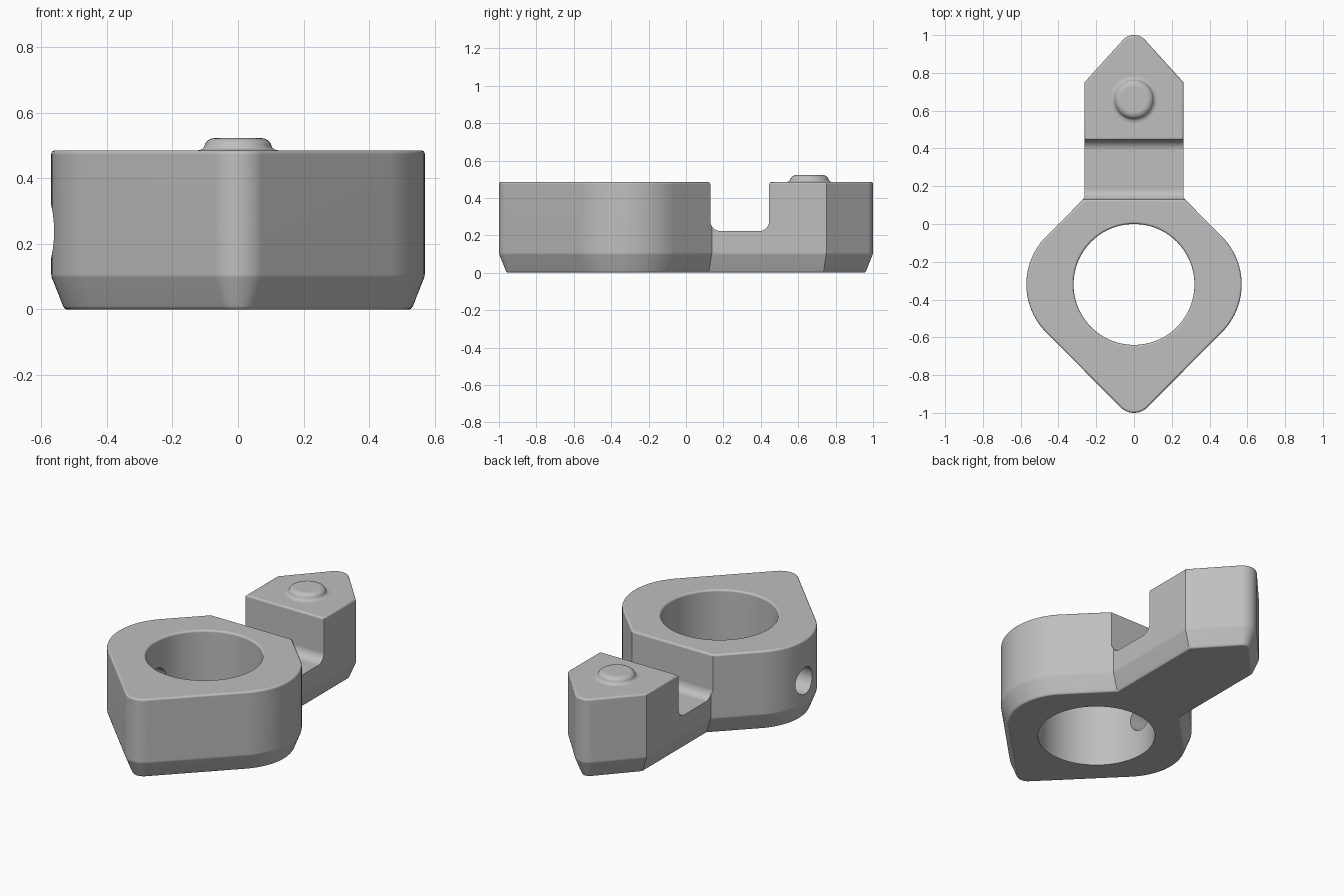
import bpy, bmesh
from math import sin, cos, pi, radians
from mathutils import Vector

if "Cube" in bpy.data.objects:
    bpy.data.objects.remove(bpy.data.objects["Cube"], do_unlink=True)

grey = bpy.data.materials.new("plain_grey")
grey.use_nodes = True
grey.diffuse_color = (0.52, 0.52, 0.52, 1)
grey.node_tree.nodes["Principled BSDF"].inputs["Base Color"].default_value = grey.diffuse_color

TOP = 0.485
RING_Y = -0.32
EDGE = 0.012      # small rounding on the rims


def arc(cx, cy, r, a0, a1, n):
    """Points on an arc, angles in degrees."""
    angles = [radians(a0 + (a1 - a0) * i / n) for i in range(n + 1)]
    return [(cx + r * cos(a), cy + r * sin(a)) for a in angles]


def inset(points, d):
    """Move a counter-clockwise outline inwards by d with mitred corners."""
    out = []
    for i, p in enumerate(points):
        p = Vector(p)
        a = (p - Vector(points[i - 1])).normalized()
        b = (Vector(points[(i + 1) % len(points)]) - p).normalized()
        na, nb = Vector((-a.y, a.x)), Vector((-b.y, b.x))
        out.append(p + (na + nb) * (d / (1 + na.dot(nb))))
    return out


def loft(name, rings):
    """Closed solid through rings of equal length."""
    bm = bmesh.new()
    loops = [[bm.verts.new(p) for p in ring] for ring in rings]
    n = len(loops[0])
    for low, high in zip(loops, loops[1:]):
        for i in range(n):
            j = (i + 1) % n
            bm.faces.new((low[i], low[j], high[j], high[i]))
    bm.faces.new(loops[0][::-1])
    bm.faces.new(loops[-1])
    bmesh.ops.recalc_face_normals(bm, faces=bm.faces)
    mesh = bpy.data.meshes.new(name)
    bm.to_mesh(mesh)
    bm.free()
    obj = bpy.data.objects.new(name, mesh)
    bpy.context.collection.objects.link(obj)
    mesh.materials.append(grey)
    return obj


def lathe(name, profile, y, n=96):
    """Upright turned solid from (radius, height) pairs."""
    return loft(name, [[(r * cos(2 * pi * i / n), y + r * sin(2 * pi * i / n), z)
                        for i in range(n)] for r, z in profile])


def cut(obj, cutter):
    mod = obj.modifiers.new("cut", "BOOLEAN")
    mod.operation = "DIFFERENCE"
    mod.solver = "EXACT"
    mod.object = cutter
    bpy.context.view_layer.update()
    deps = bpy.context.evaluated_depsgraph_get()
    mesh = bpy.data.meshes.new_from_object(obj.evaluated_get(deps))
    obj.modifiers.clear()
    obj.data = mesh
    bpy.data.objects.remove(cutter, do_unlink=True)


def smooth(obj):
    bpy.ops.object.select_all(action="DESELECT")
    obj.select_set(True)
    bpy.context.view_layer.objects.active = obj
    bpy.ops.object.shade_smooth_by_angle(angle=radians(32))
    mod = obj.modifiers.new("even_shading", "WEIGHTED_NORMAL")
    mod.keep_sharp = True


# Outline of the body: nose, round cheek, neck and pointed head on one side
right_half = (arc(0, -0.9, 0.1, -90, -45, 6)
              + arc(0.21, RING_Y, 0.36, -45, 45, 24)
              + [(0.262, 0.138), (0.262, 0.75)]
              + arc(0, 0.92, 0.08, 43, 90, 6))
outline = right_half + [(-x, y) for x, y in right_half[-2:0:-1]]

# Body: tapered foot, straight wall, rounded top rim
levels = [(0.047, 0), (0.041, 0.003), (0.036, 0.011), (0.002, 0.097), (0, 0.108)]
levels += [(EDGE * (1 - cos(a)), TOP - EDGE + EDGE * sin(a))
           for a in (radians(t) for t in (0, 22.5, 45, 67.5, 90))]
body = loft("clamp_body", [[(p.x, p.y, z) for p in inset(outline, d)] for d, z in levels])

# Main ring hole, with a softened upper rim
rim = [(0.32 + EDGE * (1 - cos(a)), TOP - EDGE + EDGE * sin(a))
       for a in (radians(t) for t in (0, 22.5, 45, 67.5, 90))]
cut(body, lathe("ring_cutter", [(0.32, -0.1)] + rim + [(0.32 + EDGE, 0.7)], RING_Y))

# Slot between ring and head, rounded at the floor and at its upper rims
y0, y1, floor, fr = 0.13, 0.445, 0.222, 0.055
slot = (arc(y0 + fr, floor + fr, fr, 180, 270, 8)
        + arc(y1 - fr, floor + fr, fr, 270, 360, 8)
        + arc(y1 + EDGE, TOP - EDGE, EDGE, 180, 90, 4)
        + [(y1 + EDGE, 0.7), (y0 - EDGE, 0.7)]
        + arc(y0 - EDGE, TOP - EDGE, EDGE, 90, 0, 4))
cut(body, loft("slot_cutter", [[(x, y, z) for y, z in slot] for x in (-0.5, 0.5)]))

# Small cross hole through the right cheek into the ring
cross = arc(RING_Y, 0.238, 0.08, 0, 352.5, 47)
cut(body, loft("cross_cutter", [[(x, y, z) for y, z in cross] for x in (-0.8, -0.1)]))
smooth(body)

# Locating button on the head, flared at its base and rounded above
button_profile = [(0.125, TOP - 0.02), (0.125, TOP)]
button_profile += [(0.125 - 0.025 * sin(a), TOP + 0.02 * (1 - cos(a)))
                   for a in (radians(t) for t in (20, 40, 60))]
button_profile += [(0.068 + 0.034 * cos(a), TOP + 0.012 + 0.026 * sin(a))
                   for a in (radians(t) for t in (15, 30, 50, 70, 90))]
button = lathe("locating_button", button_profile, 0.66, 64)
smooth(button)
